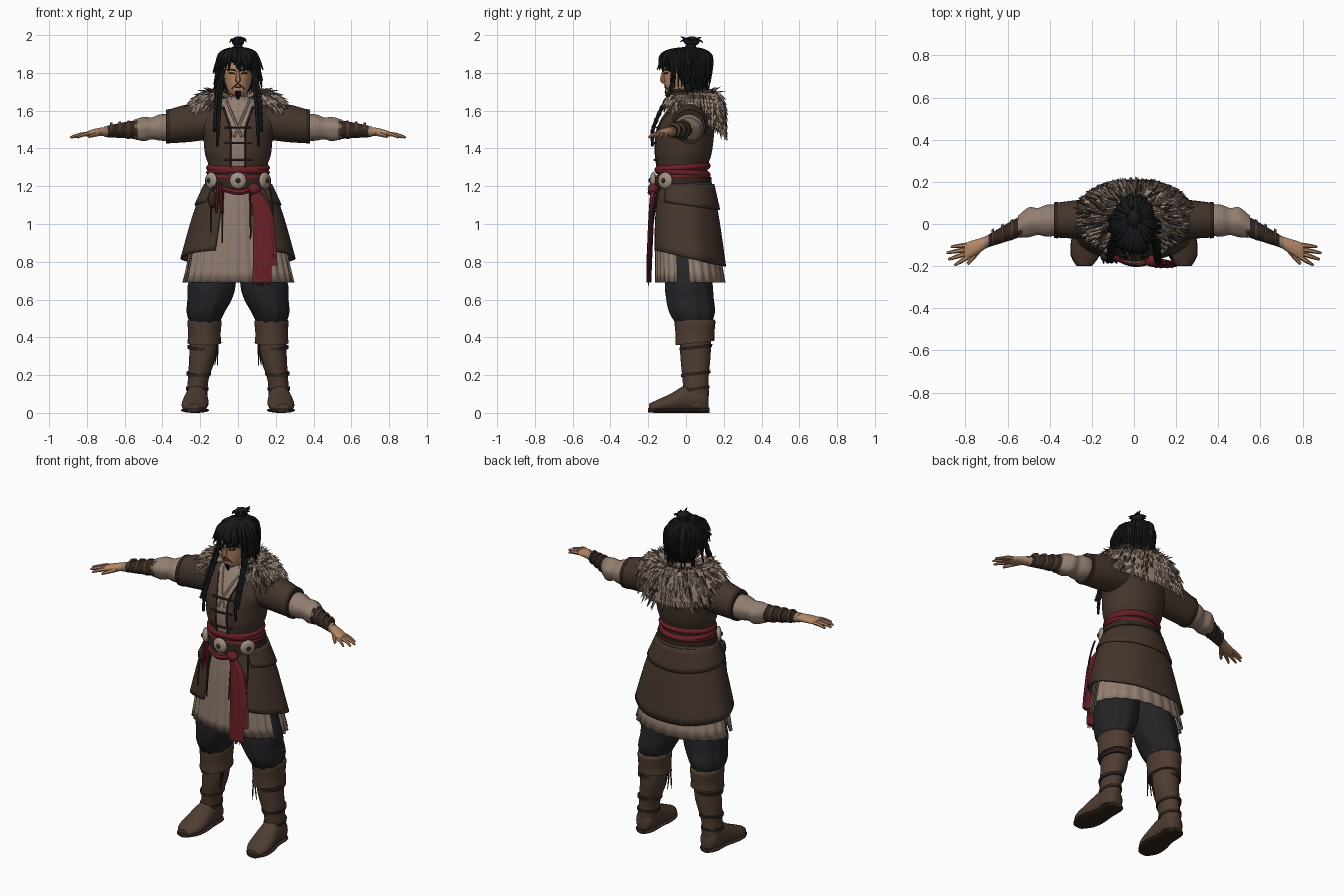
import bpy, bmesh, random
from math import sin, cos, radians
from mathutils import Vector, Matrix
from mathutils.bvhtree import BVHTree

random.seed(7)
cube = bpy.data.objects.get("Cube")
if cube:
    bpy.data.objects.remove(cube)


def material(name, *rgb):
    linear = [(c / 255 / 12.92 if c < 11 else ((c / 255 + .055) / 1.055) ** 2.4) for c in rgb] + [1]
    m = bpy.data.materials.new(name)
    m.use_nodes = True
    m.diffuse_color = linear
    m.node_tree.nodes["Principled BSDF"].inputs["Base Color"].default_value = linear
    return m


COAT = material("coat brown", 68, 53, 44)
BOOT = material("boot brown", 78, 60, 49)
LEATHER = material("dark leather", 50, 37, 31)
CREAM = material("cream cloth", 146, 126, 112)
FUR = material("pale fur", 152, 133, 119)
SKIN = material("skin", 180, 135, 101)
RED = material("red sash", 104, 32, 40)
HAIR = material("black hair", 25, 26, 28)
PANTS = material("charcoal trousers", 36, 36, 39)
BONE = material("bone", 160, 145, 130)


def finish(bm, name, mats):
    bmesh.ops.recalc_face_normals(bm, faces=bm.faces[:])
    mesh = bpy.data.meshes.new(name)
    bm.to_mesh(mesh)
    bm.free()
    for m in mats:
        mesh.materials.append(m)
    mesh.shade_smooth()
    mesh.set_sharp_from_angle(angle=radians(45))
    ob = bpy.data.objects.new(name, mesh)
    bpy.context.scene.collection.objects.link(ob)
    return ob


def smooth(rows, sub=4):
    """Catmull-Rom interpolation of tuples."""
    out = []
    for i in range(len(rows) - 1):
        a, b, c, d = rows[max(i - 1, 0)], rows[i], rows[i + 1], rows[min(i + 2, len(rows) - 1)]
        for k in range(sub):
            t = k / sub
            out.append(tuple(q + t / 2 * (r - p + t * (2 * p - 5 * q + 4 * r - s + t * (3 * (q - r) + s - p)))
                             for p, q, r, s in zip(a, b, c, d)))
    return out + [rows[-1]]


def loft(name, mats, rows, axis="z", n=32, arc=None, fold=(0, 0), side=1, thick=0):
    """Skin ellipses (x, y, z, radius, radius, tilt); an arc leaves the shell open."""
    rows = smooth([tuple(r) + (0,) * (6 - len(r)) for r in rows])
    start, end = arc or (0, 360)
    bm, rings = bmesh.new(), []
    for i, (x, y, z, u, v, tilt) in enumerate(rows):
        ring = []
        for k in range(n + 1 if arc else n):
            a = radians(start + (end - start) * k / n)
            f = 1 + fold[1] * sin(fold[0] * a) * i / (len(rows) - 1)
            c, s = u * f * cos(a), v * f * sin(a)
            dx, dy, dz = {"x": (0, c, s), "y": (c, 0, s), "z": (c, s, tilt * sin(a))}[axis]
            ring.append(bm.verts.new((side * (x + dx), y + dy, z + dz)))
        rings.append(ring)
    for a, b in zip(rings, rings[1:]):
        for k in range(n):
            j = (k + 1) % len(a)
            bm.faces.new((a[k], a[j], b[j], b[k]))
    if not arc:
        bm.faces.new(rings[0])
        bm.faces.new(rings[-1])
    ob = finish(bm, name, mats if isinstance(mats, list) else [mats])
    if thick:
        mod = ob.modifiers.new("cloth thickness", "SOLIDIFY")
        mod.thickness, mod.offset = thick, 0
    return ob


def strands(name, mat, paths):
    """Tapered round cords; every point is (x, y, z, radius)."""
    curve = bpy.data.curves.new(name, "CURVE")
    curve.dimensions, curve.bevel_depth, curve.bevel_resolution = "3D", 1, 1
    curve.resolution_u, curve.use_fill_caps = 4, True
    for path in paths:
        sp = curve.splines.new("NURBS")
        sp.points.add(len(path) - 1)
        for p, (x, y, z, r) in zip(sp.points, path):
            p.co, p.radius = (x, y, z, 1), r
        sp.order_u, sp.use_endpoint_u = min(3, len(path)), True
    temp = bpy.data.objects.new(name + " guide", curve)
    bpy.context.scene.collection.objects.link(temp)
    bpy.context.view_layer.update()
    mesh = bpy.data.meshes.new_from_object(temp.evaluated_get(bpy.context.evaluated_depsgraph_get()))
    bm = bmesh.new()
    bm.from_mesh(mesh)
    for f in bm.faces:
        f.material_index = 0
    bpy.data.objects.remove(temp)
    return finish(bm, name, [mat])


def blob(name, mat, loc, scale, facing=(0, 0, 1)):
    bm = bmesh.new()
    rot = Vector(facing).to_track_quat("Z", "Y")
    bmesh.ops.create_uvsphere(bm, u_segments=18, v_segments=10, radius=1,
                              matrix=Matrix.LocRotScale(Vector(loc), rot, Vector(scale)))
    return finish(bm, name, [mat])


def front_of(ob):
    """Return a function giving a cord point on the front of an object."""
    tree = BVHTree.FromPolygons([v.co for v in ob.data.vertices], [p.vertices[:] for p in ob.data.polygons])

    def place(x, z, r, off=0):
        hit = tree.ray_cast(Vector((x, -1, z)), Vector((0, 1, 0)))[0]
        return (x, (hit.y if hit else -.08) - off, z, r)
    return place


# Torso: brown jacket with a cream shirt strip widening into the neckline
torso = loft("jacket", [COAT, CREAM], [
    (0, -.015, 1.18, .155, .13), (0, -.02, 1.3, .155, .135), (0, -.015, 1.37, .175, .15), (0, -.008, 1.46, .185, .155),
    (0, .005, 1.54, .21, .14), (0, .02, 1.62, .17, .105), (0, .02, 1.66, .09, .075), (0, .02, 1.68, .06, .05)], n=96)
opening = lambda z: .036 + max(0, z - 1.5) * .35
for p in torso.data.polygons:
    if p.center.y < 0 and abs(p.center.x) < opening(p.center.z):
        p.material_index = 1
chest = front_of(torso)
strands("jacket_edges", LEATHER, [[chest(s * opening(z), z, .006) for z in (1.3, 1.36, 1.42, 1.48, 1.52, 1.57, 1.62)]
                                  for s in (-1, 1)])
strands("shirt_overlap", CREAM, [[chest(s * x, z, .008) for x, z in ((-.02, 1.46), (.01, 1.53), (.035, 1.59), (.06, 1.65))]
                                 for s in (-1, 1)])
strands("jacket_fastenings", LEATHER, [[chest(x, z, .006, .006) for x in (-.07, -.03, 0, .03, .07)]
                                       for z in (1.34, 1.43, 1.51)])
loft("shirt_collar", CREAM, [(0, .01, 1.63, .078, .075), (0, .015, 1.69, .066, .062, .02)], arc=(300, 600), thick=.01)

# Fur mantle: solid base covered in pointed tufts
base = loft("fur_base", FUR, [(0, .04, 1.67, .09, .07), (0, .04, 1.685, .17, .12), (0, .04, 1.63, .245, .15, -.02),
                              (0, .04, 1.56, .265, .155, -.08)], arc=(298, 602), n=48, thick=.02)
bm = bmesh.new()
for i in range(750):
    p = random.choice(base.data.polygons)
    c, nor = p.center, p.normal.copy()
    out = Vector((c.x, c.y - .04, 0)).normalized()
    if nor.dot(out + Vector((0, 0, .6))) < 0:
        nor.negate()
    d = out - Vector((random.uniform(-.3, .3), random.uniform(-.3, .3), 1))
    d = ((d - nor * d.dot(nor)).normalized() + nor * .3) * random.uniform(.04, .065)
    w = d.cross(nor).normalized() * .011
    c = c + nor * .008
    l, m, r, t = [bm.verts.new(q) for q in (c - w, c + nor * .012, c + w, c + d)]
    shade = random.random() < .27
    for f in ((l, m, t), (m, r, t), (r, l, t), (l, r, m)):
        bm.faces.new(f).material_index = shade
finish(bm, "fur_tufts", [FUR, COAT])

# Coat skirt, pleated underskirt and overlapping hip layer
loft("coat_skirt", COAT, [(0, -.01, 1.22, .165, .14), (0, -.005, 1.1, .215, .162), (0, 0, 1, .248, .176),
                          (0, .014, .82, .298, .195, -.045)], arc=(294, 606), n=56, fold=(7, .015), thick=.012)
loft("hip_layer", COAT, [(0, -.008, 1.21, .175, .152), (0, 0, 1.1, .225, .175, -.025)], arc=(320, 580), n=48, thick=.012)
loft("underskirt_front", CREAM, [(0, -.01, 1.2, .15, .135), (0, 0, 1, .225, .155), (0, .015, .69, .29, .172)],
     arc=(200, 340), n=80, fold=(30, .025), thick=.008)
loft("underskirt_back", CREAM, [(0, 0, 1, .22, .15), (0, .02, .69, .29, .182)],
     arc=(0, 180), n=80, fold=(24, .022), thick=.008)

# Waist: red sash, leather belt, round plates, knot and hanging cloth
for i, (z, tilt) in enumerate(((1.298, .01), (1.272, -.012), (1.25, .008))):
    loft("waist_sash_%d" % (i + 1), RED, [(0, -.018, z - .018, .158, .138, tilt), (0, -.018, z, .169, .149, tilt),
                                          (0, -.018, z + .018, .158, .138, tilt)])
loft("belt", LEATHER, [(0, -.015, 1.18, .176, .152), (0, -.015, 1.25, .173, .15)], n=48)
for name, a in (("right", 217), ("middle", 270), ("left", 323)):
    out = Vector((cos(radians(a)), sin(radians(a)), 0))
    spot = Vector((.178 * out.x, .158 * out.y - .015, 1.23))
    blob(name + "_belt_plate", BONE, spot, (.045, .045, .018), out)
    blob(name + "_belt_stud", LEATHER, spot + out * .016, (.013, .013, .01), out)
strands("sash_drape", RED, [[(-.12, -.14, 1.2, .012), (-.04, -.185, 1.17, .016), (.04, -.19, 1.165, .016), (.1, -.17, 1.2, .014)]])
blob("sash_knot", RED, (.085, -.175, 1.185), (.035, .028, .03))
for name, x, z in (("long", .125, .69), ("short", .155, .78)):
    loft(name + "_sash_tail", RED, [(.085, -.175, 1.19, .018, .012), (x - .015, -.182, 1.08, .035, .014),
                                    (x, -.19, .9, .043, .014), (x + .003, -.197, z, .046, .012)], n=48, fold=(11, .12))
strands("sash_fringe", RED, [[(x / 100, -.197, .72, .004), (x / 100 + random.uniform(-.01, .01), -.2, .67, .002)]
                             for x in range(9, 18)])
strands("side_tassel", RED, [[(-.1 + d, -.165, 1.22, .008), (-.1 + d, -.172, 1.14, .01), (-.1 + d * 2, -.18, 1.06, .006)]
                             for d in (-.008, .008)])
strands("belt_cords", LEATHER, [[(x, -.14, 1.2, .005), (x * 1.15, -.17, 1.1, .006), (x * 1.1, -.185, z, .004)]
                                for x, z in ((-.13, .95), (-.075, .9), (.06, .92), (.165, .98))])
blob("belt_pouch", LEATHER, (-.135, -.155, 1.13), (.025, .022, .045))

# Arms and legs, built once per side
for side, label in ((1, "left_"), (-1, "right_")):
    def limb(name, mat, rows, axis="x", **kw):
        return loft(label + name, mat, rows, axis, side=side, **kw)

    limb("jacket_sleeve", COAT, [(.1, .02, 1.54, .1, .085), (.25, .022, 1.535, .093, .1), (.375, .018, 1.515, .082, .088)])
    limb("sleeve_hem", LEATHER, [(.36, .018, 1.517, .086, .092), (.38, .018, 1.515, .085, .09)])
    limb("shirt_sleeve", CREAM, [(.34, .02, 1.51, .07, .068), (.41, .016, 1.51, .076, .07), (.455, .012, 1.505, .064, .058),
                                 (.5, .008, 1.5, .07, .064), (.55, -.012, 1.5, .05, .05)], fold=(5, .05))
    limb("bracer", LEATHER, [(.51, 0, 1.5, .052, .053), (.58, -.03, 1.498, .045, .045), (.69, -.08, 1.49, .03, .031)])
    for i in range(4):
        x, t = .53 + .045 * i, .25 * i
        limb("bracer_strap_%d" % (i + 1), BOOT, [(x, -.008 - .07 * t, 1.499, .054 - .019 * t, .054 - .019 * t),
                                                 (x + .012, -.014 - .07 * t, 1.498, .053 - .019 * t, .053 - .019 * t)])
    limb("wrist_wrap", CREAM, [(.68, -.076, 1.49, .03, .029), (.71, -.09, 1.489, .029, .027)])
    limb("palm", SKIN, [(.69, -.08, 1.49, .026, .023), (.735, -.103, 1.487, .034, .022), (.785, -.124, 1.479, .04, .017),
                        (.805, -.132, 1.475, .036, .012)])
    tips = ((.795, -.1, .868, -.108), (.805, -.122, .888, -.137), (.805, -.143, .88, -.168), (.79, -.158, .85, -.195))
    strands(label + "fingers", SKIN, [[(side * x, y, 1.477, .012), (side * (x + u) / 2, (y + v) / 2, 1.475, .011),
                                       (side * u, v, 1.458, .006)] for x, y, u, v in tips])
    strands(label + "thumb", SKIN, [[(side * .725, -.105, 1.482, .015), (side * .755, -.15, 1.474, .013),
                                     (side * .79, -.19, 1.462, .007)]])
    limb("trouser_leg", PANTS, [(.09, .015, .9, .09, .1), (.135, .013, .7, .125, .125), (.148, .018, .61, .118, .126),
                                (.172, .03, .53, .098, .12), (.178, .04, .46, .07, .085)], "z", fold=(9, .035), n=48)
    limb("boot_shaft", BOOT, [(.178, .05, .42, .075, .085), (.187, .05, .3, .071, .08), (.21, .05, .18, .055, .069),
                              (.217, .055, .1, .055, .066), (.22, .055, .03, .052, .06)], "z")
    limb("boot_cuff", BOOT, [(.178, .047, .37, .09, .103, .012), (.178, .047, .42, .086, .103),
                             (.177, .047, .485, .09, .108), (.177, .045, .495, .078, .095)], "z")
    limb("foot", BOOT, [(.217, .12, .05, .03, .045), (.218, .09, .07, .053, .068), (.22, 0, .074, .06, .072),
                        (.226, -.08, .052, .07, .05), (.232, -.15, .036, .064, .034), (.236, -.197, .026, .034, .022)], "y")
    limb("sole", LEATHER, [(.217, .125, .014, .03, .014), (.218, .09, .014, .056, .014), (.22, 0, .014, .06, .014),
                           (.226, -.08, .014, .073, .014), (.232, -.15, .014, .068, .014), (.236, -.2, .014, .036, .012)], "y")
    for i, z in enumerate((.12, .2, .34)):
        x, r = .218 - .1 * max(0, z - .1), .057 + .065 * max(0, z - .12)
        limb("boot_strap_%d" % (i + 1), LEATHER, [(x, .052, z, r + .002, r + .015, .01), (x, .052, z + .016, r + .003, r + .016, .01)], "z")
    strands(label + "boot_tassel", LEATHER, [[(side * .11, .01 + d, .4, .005), (side * .108, d, .33, .005),
                                              (side * (.12 + d), d, .25, .002)] for d in (-.012, .004, .018)])
    blob(label + "ear", SKIN, (side * .078, .005, 1.78), (.012, .02, .032))

# Head and face
loft("neck", SKIN, [(0, .02, 1.62, .062, .06), (0, .012, 1.68, .054, .055), (0, .01, 1.76, .056, .06)])
head = loft("head", SKIN, [(0, -.06, 1.675, .022, .026), (0, -.045, 1.695, .047, .063), (0, -.025, 1.74, .067, .089),
                           (0, -.015, 1.79, .075, .103), (0, -.01, 1.84, .076, .11), (0, 0, 1.885, .06, .09), (0, 0, 1.91, .03, .04)])
face = front_of(head)
strands("nose", SKIN, [[face(0, 1.81, .007), face(0, 1.78, .011, .008), face(0, 1.757, .016, .012), face(0, 1.748, .008)]])
strands("brows", HAIR, [[face(s * x, z, .005) for x, z in ((.012, 1.812), (.032, 1.822), (.056, 1.816))] for s in (-1, 1)])
strands("eyes", HAIR, [[face(s * x, z, .004) for x, z in ((.017, 1.795), (.032, 1.8), (.048, 1.797))] for s in (-1, 1)])
strands("moustache", HAIR, [[face(s * x, z, .0035) for x, z in ((.004, 1.738), (.02, 1.734), (.032, 1.715))] for s in (-1, 1)])
strands("lips", RED, [[face(x, 1.724, .004) for x in (-.016, 0, .016)]])
strands("chin_beard", HAIR, [[face(x, 1.703, .006), face(x, 1.69, .006), (x / 2, -.095, 1.66, .002)] for x in (-.01, 0, .01)])

# Hair: back shell, crown, loose locks, braids and topknot
loft("hair_back", HAIR, [(0, .03, 1.71, .06, .055), (0, .012, 1.76, .08, .09), (0, .005, 1.82, .089, .11), (0, 0, 1.87, .088, .118)],
     arc=(-25, 205), thick=.012)
loft("hair_crown", HAIR, [(0, .003, 1.855, .086, .118), (0, 0, 1.88, .085, .115), (0, .005, 1.91, .066, .088), (0, .02, 1.935, .03, .04)])
locks = []
for i in range(110):
    a = radians(i * 360 / 110 + random.uniform(-4, 4))
    c, s, f = cos(a), sin(a), random.uniform(.95, 1.15)
    low = random.uniform(1.8, 1.86) if s < -.6 else random.uniform(1.7, 1.82) if s < .3 else random.uniform(1.65, 1.76)
    flare = random.uniform(.1, .14) if s < .3 else random.uniform(.08, .11)
    locks.append([(.02 * c, .02 + .025 * s, 1.93, .008), (.07 * c * f, .095 * s * f, 1.92, .013),
                  (.098 * c * f, .13 * s * f, 1.865, .013), (flare * c, (flare + .015) * s, low, .002)])
strands("hair_locks", HAIR, locks)
braids = []
for s in (-1, 1):
    for dx, end in ((0, 1.41), (.018, 1.5)):
        line = smooth([(s * .078, -.065, 1.82, .01), (s * (.092 + dx), -.085, 1.7, .01), (s * (.1 + dx), -.135, 1.6, .01),
                       (s * (.105 + dx), -.175, 1.5, .009), (s * (.11 + dx), -.178, end, .007)], 6)
        braids.append([(x, y, z, r * (1.4 if k % 2 else .8)) for k, (x, y, z, r) in enumerate(line)])
strands("front_braids", HAIR, braids)
blob("topknot", HAIR, (0, .03, 1.967), (.034, .042, .026))
loft("topknot_tie", LEATHER, [(0, .024, 1.93, .026, .03), (0, .026, 1.948, .024, .028)])
strands("topknot_wisps", HAIR, [[(.01 * cos(a), .03, 1.965, .008), (.035 * cos(a), .03 + .045 * sin(a), 1.985, .008),
                                 (.045 * cos(a), .03 + .06 * sin(a), 1.955 + random.uniform(0, .04), .002)] for a in range(14)])
